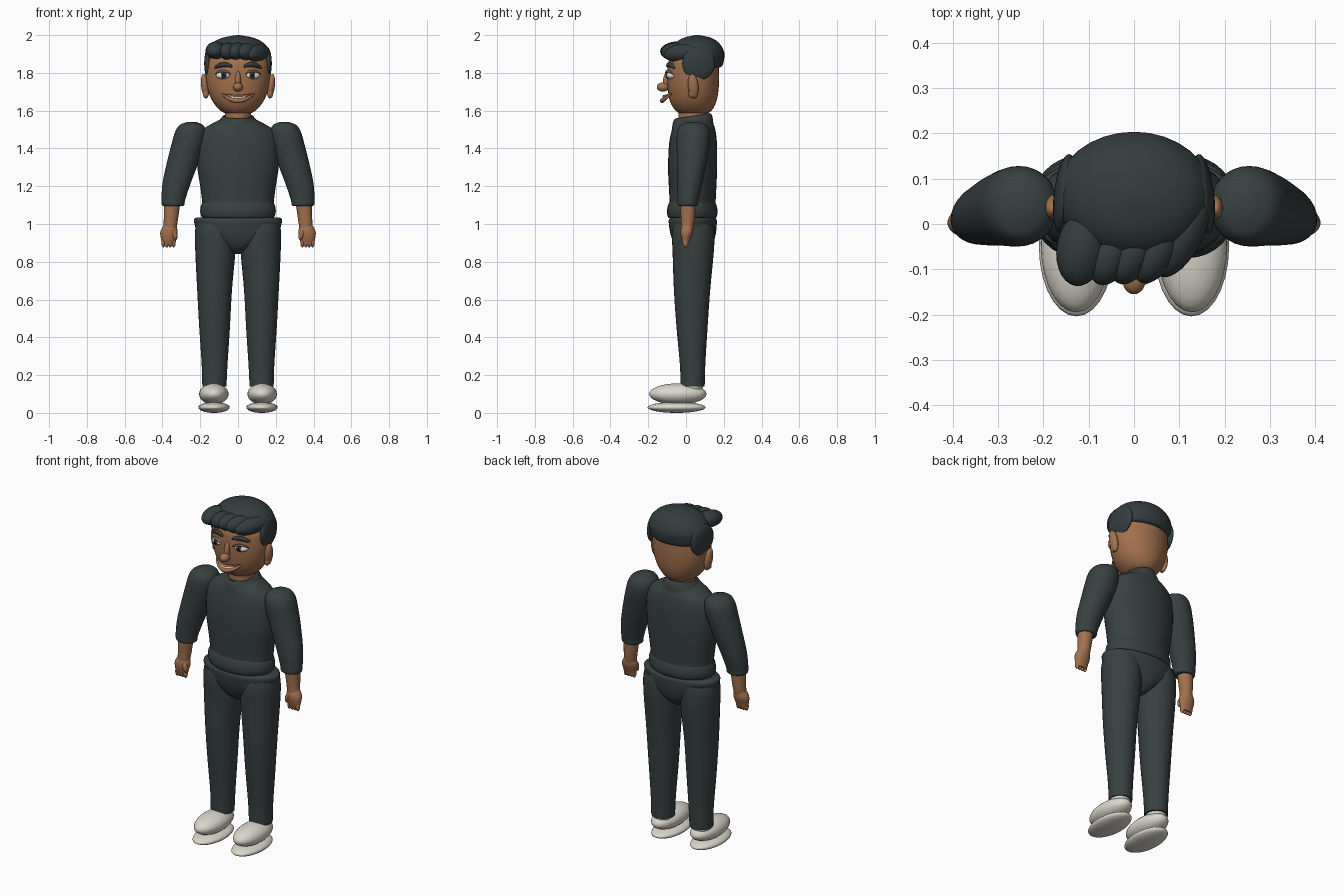
import bpy, bmesh, math
from mathutils import Matrix, Vector

cube = bpy.data.objects.get("Cube")
if cube:
    bpy.data.objects.remove(cube, do_unlink=True)


def material(name, r, g, b):
    m = bpy.data.materials.new(name)
    m.use_nodes = True
    m.diffuse_color = (r, g, b, 1)
    bsdf = next(n for n in m.node_tree.nodes if n.type == 'BSDF_PRINCIPLED')
    bsdf.inputs["Base Color"].default_value = (r, g, b, 1)
    bsdf.inputs["Roughness"].default_value = 0.7
    return m


CLOTH = material("charcoal cloth", .04, .052, .052)
HAIR = material("black hair", .034, .046, .048)
SKIN = material("brown skin", .36, .165, .075)
SHOE = material("off white leather", .7, .68, .6)
WHITE = material("white", .8, .8, .78)
IRIS = material("dark iris", .03, .04, .045)
PUPIL = material("black pupil", .006, .006, .007)


def finish(name, bm, mat, angle=50):
    bmesh.ops.recalc_face_normals(bm, faces=bm.faces)
    me = bpy.data.meshes.new(name)
    bm.to_mesh(me)
    bm.free()
    me.materials.append(mat)
    ob = bpy.data.objects.new(name, me)
    bpy.context.collection.objects.link(ob)
    bpy.ops.object.select_all(action='DESELECT')
    ob.select_set(True)
    bpy.context.view_layer.objects.active = ob
    bpy.ops.object.shade_smooth_by_angle(angle=math.radians(angle))
    return ob


def smooth_rows(rows, steps=4):
    """Catmull-Rom interpolation of rows of numbers."""
    out = []
    for i in range(len(rows) - 1):
        a, b, c, d = (rows[max(i - 1, 0)], rows[i], rows[i + 1],
                      rows[min(i + 2, len(rows) - 1)])
        for k in range(steps):
            t = k / steps
            out.append([q + .5 * t * (r - p + t * (2 * p - 5 * q + 4 * r - s
                        + t * (3 * (q - r) + s - p)))
                        for p, q, r, s in zip(a, b, c, d)])
    out.append(list(rows[-1]))
    return out


def loft(name, rings, mat, side=1, tilt=0, seg=32):
    """Stack of elliptical rings, each (z, x, y, radius x, radius y)."""
    bm = bmesh.new()
    loops = []
    for z, x, y, rx, ry in smooth_rows(rings):
        loop = []
        for i in range(seg):
            a = math.tau * i / seg
            dy = ry * math.sin(a)
            loop.append(bm.verts.new((side * (x + rx * math.cos(a)), y + dy, z + tilt * dy)))
        loops.append(loop)
    for lo, hi in zip(loops, loops[1:]):
        for i in range(seg):
            j = (i + 1) % seg
            bm.faces.new((lo[i], lo[j], hi[j], hi[i]))
    bm.faces.new(loops[0])
    bm.faces.new(loops[-1])
    return finish(name, bm, mat)


def ball(name, centre, radii, mat, turn=(0, 0, 0), seg=28):
    bm = bmesh.new()
    bmesh.ops.create_uvsphere(bm, u_segments=seg, v_segments=seg // 2, radius=1)
    rot = Matrix.Rotation(turn[2], 4, 'Z') @ Matrix.Rotation(turn[1], 4, 'Y') @ Matrix.Rotation(turn[0], 4, 'X')
    bm.transform(Matrix.Translation(centre) @ rot @ Matrix.Diagonal((*radii, 1)))
    return finish(name, bm, mat, 80)


def tube(name, points, radius, mat, seg=10):
    """Round strand along points, tapering to both ends."""
    bm = bmesh.new()
    loops = []
    last = len(points) - 1
    for n, p in enumerate(points):
        d = (points[min(n + 1, last)] - points[max(n - 1, 0)]).normalized()
        u = d.cross(Vector((0, 1, 0))).normalized()
        v = d.cross(u)
        r = radius * (.2 + .8 * math.sin(math.pi * n / last) ** .6 if 0 < n < last else .2)
        loops.append([bm.verts.new(p + r * (u * math.cos(math.tau * i / seg) + v * math.sin(math.tau * i / seg)))
                      for i in range(seg)])
    for lo, hi in zip(loops, loops[1:]):
        for i in range(seg):
            j = (i + 1) % seg
            bm.faces.new((lo[i], lo[j], hi[j], hi[i]))
    bm.faces.new(loops[0])
    bm.faces.new(loops[-1])
    return finish(name, bm, mat)


# Sweater
loft("sweater_body", [(1.04, 0, .035, .185, .12), (1.12, 0, .035, .19, .122), (1.2, 0, .035, .2, .126),
                      (1.3, 0, .035, .215, .13), (1.42, 0, .037, .215, .127), (1.49, 0, .04, .195, .117),
                      (1.53, 0, .04, .14, .105), (1.56, 0, .04, .08, .09)], CLOTH)
loft("sweater_hem", [(1.03, 0, .033, .17, .11), (1.035, 0, .033, .19, .127), (1.065, 0, .033, .2, .134),
                     (1.1, 0, .033, .195, .128), (1.125, 0, .033, .18, .115)], CLOTH)
loft("sweater_collar", [(1.51, 0, .035, .13, .11), (1.54, 0, .035, .105, .107), (1.565, 0, .035, .085, .1),
                        (1.572, 0, .035, .075, .088), (1.56, 0, .035, .066, .076)], CLOTH, tilt=.16)

# Trousers seat
loft("trouser_seat", [(.84, 0, .04, .02, .05), (.88, 0, .04, .1, .095), (.94, 0, .038, .205, .118),
                      (1, 0, .036, .23, .127), (1.025, 0, .036, .233, .125), (1.035, 0, .036, .215, .11)], CLOTH)

# Head and neck
HEAD = [(1.572, 0, .04, .04, .05), (1.6, 0, .04, .092, .095), (1.65, 0, .038, .135, .123),
        (1.72, 0, .038, .162, .135), (1.8, 0, .038, .171, .137), (1.87, 0, .04, .162, .13),
        (1.93, 0, .045, .115, .095), (1.96, 0, .05, .03, .03)]
loft("head", HEAD, SKIN)
loft("neck", [(1.5, 0, .04, .07, .08), (1.56, 0, .04, .07, .08), (1.62, 0, .04, .07, .08)], SKIN)
HEAD_ROWS = smooth_rows(HEAD, 12)


def face(x, z, out=0):
    """Point on the front of the head, pushed out by a distance."""
    _, _, cy, rx, ry = min(HEAD_ROWS, key=lambda row: abs(row[0] - z))
    return Vector((x, cy - ry * math.sqrt(max(0, 1 - (x / rx) ** 2)) - out, z))


# Nose
ball("nose_tip", (0, -.122, 1.725), (.026, .033, .024), SKIN)
ball("nose_bridge", (0, -.1, 1.76), (.016, .022, .05), SKIN, (-.15, 0, 0))

# Smile: lips and a curved strip of teeth
ACROSS = [n / 8 for n in range(-8, 9)]


def mouth(t, centre_z, out):
    p = face(.086 * t, 1.67 + .022 * t * t)
    return Vector((p.x, p.y - .004 - out * (1 - t * t), centre_z + (1.69 - centre_z) * t * t))


tube("upper_lip", [mouth(t, 1.676, .024) for t in ACROSS], .007, SKIN)
tube("lower_lip", [mouth(t, 1.652, .032) for t in ACROSS], .012, SKIN)
bm = bmesh.new()
top = [bm.verts.new(mouth(t, 1.677, .029)) for t in ACROSS]
low = [bm.verts.new(mouth(t, 1.655, .035)) for t in ACROSS]
for i in range(1, len(ACROSS) - 2):
    bm.faces.new((low[i], low[i + 1], top[i + 1], top[i]))
finish("teeth", bm, WHITE)

# Hair
loft("hair_cap", [(1.825, 0, .07, .14, .09), (1.835, 0, .068, .165, .122), (1.87, 0, .065, .172, .136),
                  (1.91, 0, .062, .17, .14), (1.955, 0, .06, .14, .118), (1.985, 0, .06, .085, .075),
                  (2, 0, .06, .01, .01)], HAIR)
for n, (x, y, z, rx, ry, rz, spin) in enumerate([
        (-.117, -.055, 1.92, .054, .083, .046, -.15), (-.055, -.072, 1.915, .042, .066, .045, -.35),
        (-.005, -.068, 1.915, .042, .07, .046, -.45), (.05, -.06, 1.913, .042, .078, .046, -.5),
        (.105, -.028, 1.905, .044, .1, .046, -.5)]):
    ball(f"fringe_lock_{n + 1}", (x, y, z), (rx, ry, rz), HAIR, (.1, 0, spin))

# Paired parts
for side, s in (("left", 1), ("right", -1)):
    loft(side + "_sleeve", [(1.095, .343, .01, .045, .04), (1.1, .343, .01, .059, .053),
                            (1.13, .342, .011, .063, .056), (1.22, .324, .02, .075, .067),
                            (1.34, .288, .032, .085, .08), (1.43, .262, .038, .088, .088),
                            (1.49, .25, .04, .082, .086), (1.525, .247, .04, .06, .066),
                            (1.541, .245, .04, .02, .025)], CLOTH, s)
    loft(side + "_forearm", [(.97, .36, .006, .034, .032), (1.03, .355, .01, .038, .037),
                             (1.12, .348, .01, .044, .042)], SKIN, s)
    loft(side + "_fist", [(.89, .368, 0, .034, .014), (.92, .367, 0, .041, .024),
                          (.96, .365, .004, .046, .034), (1, .36, .008, .03, .028)], SKIN, s)
    for n in range(4):
        ball(f"{side}_finger_{n + 1}", (s * (.341 + .018 * n), -.003, .902), (.011, .015, .027), SKIN, seg=12)
    ball(side + "_thumb", (s * .336, -.014, .945), (.015, .016, .032), SKIN, (0, s * .25, 0), 14)

    loft(side + "_trouser_leg", [(.14, .125, .035, .064, .064), (.25, .124, .035, .068, .067),
                                 (.45, .124, .032, .081, .082), (.65, .124, .032, .092, .096),
                                 (.85, .12, .038, .106, .109), (.95, .12, .038, .108, .113),
                                 (1, .122, .038, .1, .105)], CLOTH, s)
    ball(side + "_ankle", (s * .127, .035, .14), (.055, .055, .04), SHOE)
    ball(side + "_shoe_upper", (s * .128, -.043, .1), (.078, .152, .056), SHOE)
    ball(side + "_shoe_sole", (s * .127, -.05, .029), (.083, .154, .029), SHOE)

    ball(side + "_ear", (s * .175, .038, 1.73), (.02, .028, .066), SKIN, (.1, s * .12, 0))
    ball(side + "_ear_lobe", (s * .17, .03, 1.69), (.016, .016, .024), SKIN, seg=16)
    ball(side + "_side_hair", (s * .153, .067, 1.85), (.024, .088, .088), HAIR, (0, 0, s * .12))

    # Eye, lid line and brow
    turn = (0, 0, s * .35)
    ball(side + "_eye", face(s * .08, 1.787, -.002), (.038, .022, .02), WHITE, turn)
    ball(side + "_iris", face(s * .077, 1.788, .014), (.018, .008, .018), IRIS, turn, 18)
    ball(side + "_pupil", face(s * .077, 1.788, .019), (.009, .005, .009), PUPIL, turn, 14)
    tube(side + "_lid", [face(s * (.08 + .042 * t), 1.792 + .018 * (1 - t * t), .016 - .006 * t * t)
                         for t in ACROSS], .006, SKIN)
    tube(side + "_brow", [face(s * (.077 + .047 * t), 1.828 + .016 * (1 - t * t) - .004 * t, .004)
                          for t in ACROSS], .013, HAIR)
